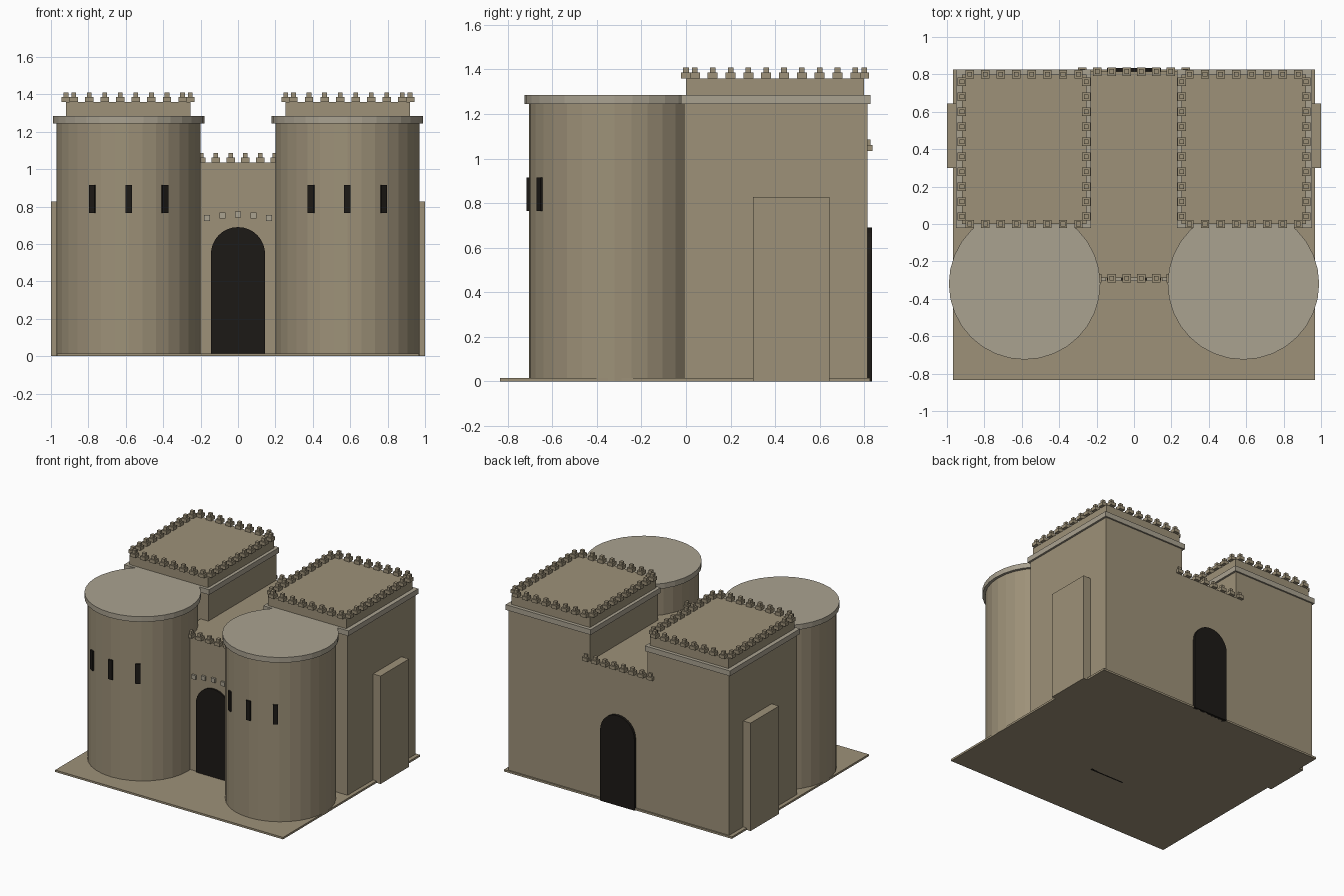
import bpy, bmesh, math
from mathutils import Matrix, Vector

if "Cube" in bpy.data.objects:
    bpy.data.objects.remove(bpy.data.objects["Cube"])


def material(name, rgb):
    m = bpy.data.materials.new(name)
    m.diffuse_color = (*rgb, 1)
    m.use_nodes = True
    m.node_tree.nodes["Principled BSDF"].inputs["Base Color"].default_value = m.diffuse_color
    return m


STONE = material("sandstone", (0.34, 0.285, 0.19))
TRIM = material("pale_stone", (0.40, 0.36, 0.28))
DARK = material("dark_opening", (0.012, 0.010, 0.008))


def finish(name, bm, mat):
    bmesh.ops.recalc_face_normals(bm, faces=bm.faces)
    me = bpy.data.meshes.new(name)
    bm.to_mesh(me)
    bm.free()
    me.materials.append(mat)
    ob = bpy.data.objects.new(name, me)
    bpy.context.collection.objects.link(ob)
    return ob


def add_box(bm, lo, hi, rot=0.0):
    lo, hi = Vector(lo), Vector(hi)
    m = (Matrix.Translation((lo + hi) / 2) @ Matrix.Rotation(rot, 4, 'Z')
         @ Matrix.Diagonal((*(hi - lo), 1)))
    bmesh.ops.create_cube(bm, size=1, matrix=m)


def box(name, lo, hi, mat=STONE):
    bm = bmesh.new()
    add_box(bm, lo, hi)
    return finish(name, bm, mat)


def cylinder(name, x, y, r, z0, z1, mat):
    bm = bmesh.new()
    bmesh.ops.create_cone(bm, cap_ends=True, segments=32, radius1=r, radius2=r, depth=z1 - z0,
                          matrix=Matrix.Translation((x, y, (z0 + z1) / 2)))
    return finish(name, bm, mat)


def merlons(name, rows, z):
    # stepped merlons at the middle of equal cells along each row
    bm = bmesh.new()
    for a, b, n in rows:
        for i in range(n):
            p = Vector(a).lerp(Vector(b), (i + 0.5) / n)
            for half, z0, z1 in ((0.0225, z, z + 0.026), (0.0125, z + 0.026, z + 0.05)):
                add_box(bm, (p.x - half, p.y - half, z0), (p.x + half, p.y + half, z1))
    return finish(name, bm, STONE)


def arched_door(name, y0, y1):
    r, spring = 0.145, 0.545
    pts = [(-r, 0), (r, 0)] + [(r * math.cos(math.pi * i / 16), spring + r * math.sin(math.pi * i / 16))
                               for i in range(17)]
    bm = bmesh.new()
    face = bm.faces.new([bm.verts.new((x, y0, z)) for x, z in pts])
    ext = bmesh.ops.extrude_face_region(bm, geom=[face])
    bmesh.ops.translate(bm, vec=(0, y1 - y0, 0),
                        verts=[v for v in ext["geom"] if isinstance(v, bmesh.types.BMVert)])
    return finish(name, bm, DARK)


# ground plate and central gatehouse
box("ground_plate", (-0.967, -0.835, 0), (0.967, 0.825, 0.015))
box("gatehouse", (-0.31, -0.29, 0), (0.31, 0.815, 1.035))
merlons("gatehouse_merlons", [((-0.315, y), (0.315, y), 8) for y in (-0.29, 0.815)], 1.035)
arched_door("front_door", -0.303, -0.27)
arched_door("back_door", 0.80, 0.834)

# small stones arching over the front door
bm = bmesh.new()
for x, z in ((-0.165, 0.738), (-0.083, 0.752), (0, 0.758), (0.083, 0.752), (0.165, 0.738)):
    add_box(bm, (x - 0.016, -0.305, z - 0.016), (x + 0.016, -0.28, z + 0.016))
finish("door_arch_stones", bm, TRIM)

for side, s in (("left", -1), ("right", 1)):
    cx, cy, r = s * 0.585, -0.32, 0.385

    def pair(name, x0, x1, y0, y1, z0, z1, mat=STONE):
        a, b = sorted((s * x0, s * x1))
        return box(f"{side}_{name}", (a, y0, z0), (b, y1, z1), mat)

    # round front tower with flat cap and slit windows
    cylinder(f"{side}_round_tower", cx, cy, r, 0, 1.25, STONE)
    cylinder(f"{side}_round_cap", cx, cy, 0.405, 1.245, 1.285, TRIM)
    bm = bmesh.new()
    for ang in (-30, 0, 30):
        t = math.radians(ang)
        wx, wy = cx + r * math.sin(t), cy - r * math.cos(t)
        add_box(bm, (wx - 0.0175, wy - 0.01, 0.765), (wx + 0.0175, wy + 0.01, 0.915), t)
    finish(f"{side}_slit_windows", bm, DARK)

    # square rear tower, cornice, parapet block and merlons
    pair("square_tower", 0.245, 0.937, -0.01, 0.815, 0, 1.25)
    pair("cornice", 0.23, 0.952, -0.022, 0.827, 1.245, 1.285, TRIM)
    pair("parapet", 0.255, 0.92, 0, 0.80, 1.28, 1.36)
    a, b = s * 0.255, s * 0.92
    merlons(f"{side}_tower_merlons", [((a, 0), (b, 0), 8), ((a, 0.80), (b, 0.80), 8),
                                      ((a, 0), (a, 0.80), 10), ((b, 0), (b, 0.80), 10)], 1.36)

    # buttress on the outer wall
    pair("buttress", 0.85, 1.0, 0.30, 0.645, 0, 0.828)
